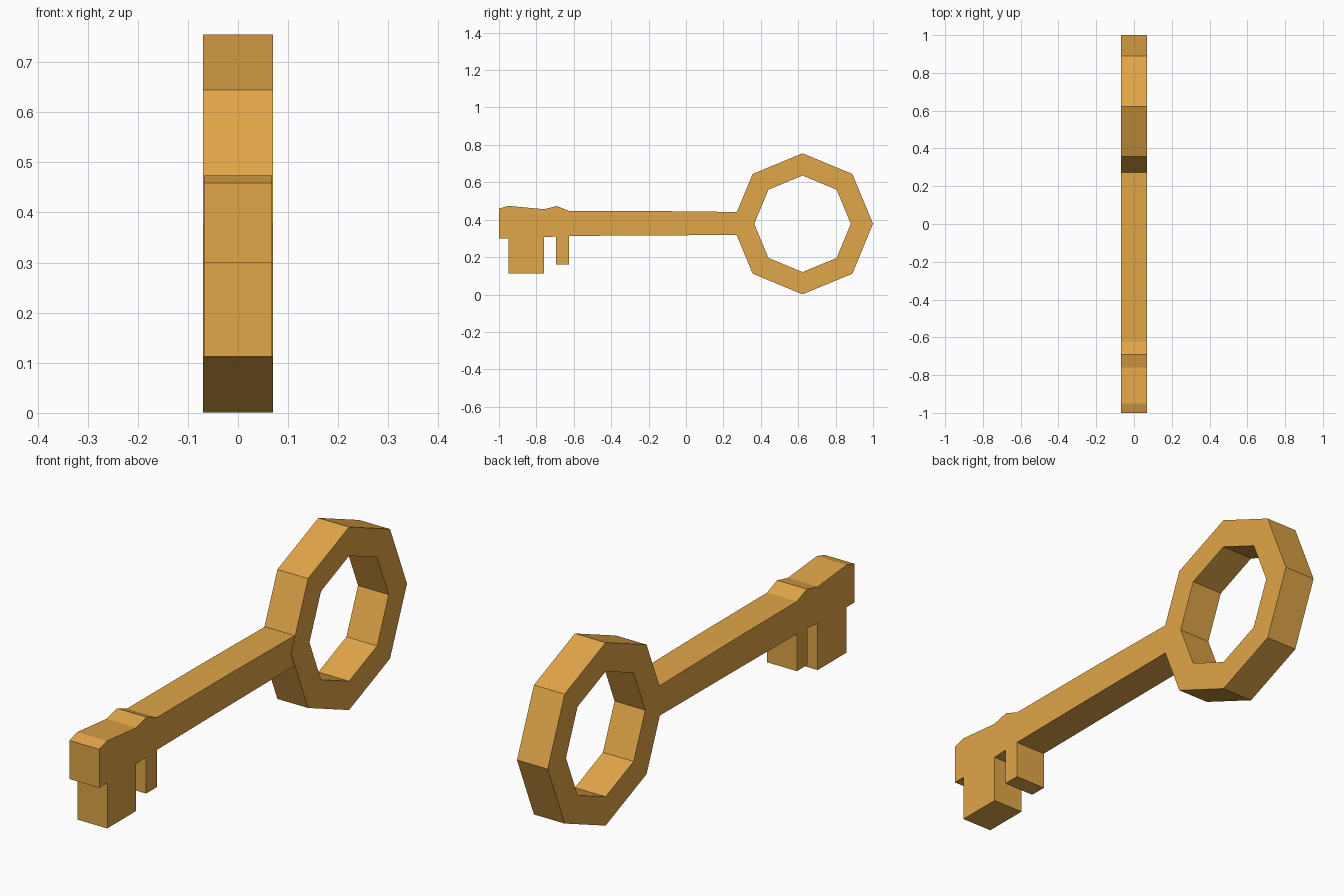
import bpy, bmesh
from math import cos, sin, pi

if "Cube" in bpy.data.objects:
    bpy.data.objects.remove(bpy.data.objects["Cube"], do_unlink=True)

# Golden metal
gold = bpy.data.materials.new("gold")
gold.use_nodes = True
colour = (0.75, 0.38, 0.065, 1)
gold.diffuse_color = colour
gold.node_tree.nodes["Principled BSDF"].inputs["Base Color"].default_value = colour


def finish(name, bm):
    bmesh.ops.recalc_face_normals(bm, faces=bm.faces)
    mesh = bpy.data.meshes.new(name)
    bm.to_mesh(mesh)
    bm.free()
    mesh.materials.append(gold)
    obj = bpy.data.objects.new(name, mesh)
    bpy.context.collection.objects.link(obj)
    return obj


def extrude_profile(name, profile, half):
    """Extrude a (y, z) outline along x, centred on x = 0."""
    bm = bmesh.new()
    face = bm.faces.new([bm.verts.new((-half, y, z)) for y, z in profile])
    new = bmesh.ops.extrude_face_region(bm, geom=[face], use_keep_orig=True)["geom"]
    verts = [v for v in new if isinstance(v, bmesh.types.BMVert)]
    bmesh.ops.translate(bm, verts=verts, vec=(2 * half, 0, 0))
    return finish(name, bm)


def ring(name, cy, cz, outer, inner, half, sides):
    """Faceted ring with a rectangular section, axis along x."""
    bm = bmesh.new()
    section = [(-half, outer), (half, outer), (half, inner), (-half, inner)]
    loops = []
    for i in range(sides):
        a = 2 * pi * i / sides
        loops.append([bm.verts.new((x, cy + r * cos(a), cz + r * sin(a)))
                      for x, r in section])
    for i in range(sides):
        p, q = loops[i], loops[(i + 1) % sides]
        for j in range(4):
            k = (j + 1) % 4
            bm.faces.new((p[j], p[k], q[k], q[j]))
    return finish(name, bm)


# Octagonal handle
ring("bow_ring", 0.623, 0.378, 0.377, 0.258, 0.07, 8)

# Shaft with collar, end swelling and two teeth
top = [(-1, 0.459), (-0.95, 0.474), (-0.76, 0.456), (-0.69, 0.473),
       (-0.625, 0.447), (-0.15, 0.446), (0.3, 0.441)]
bottom = [(0.3, 0.318), (-0.2, 0.316), (-0.625, 0.313)]
small_tooth = [(-0.625, 0.16), (-0.695, 0.16), (-0.695, 0.31)]
large_tooth = [(-0.76, 0.306), (-0.76, 0.113), (-0.948, 0.113), (-0.948, 0.3)]
extrude_profile("shaft_and_teeth",
                top + bottom + small_tooth + large_tooth + [(-1, 0.3)], 0.068)
